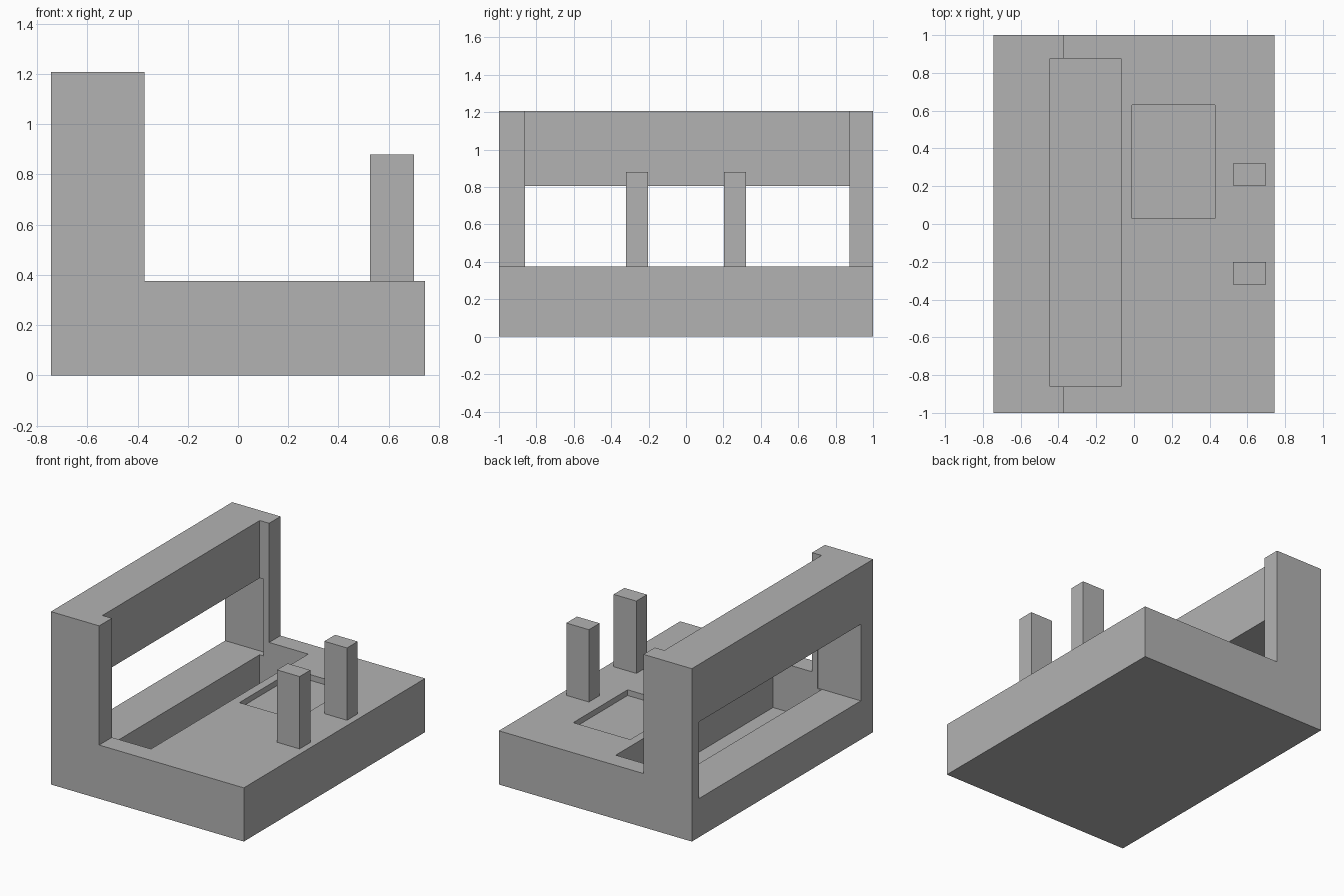
import bpy
import bmesh

if "Cube" in bpy.data.objects:
    bpy.data.objects.remove(bpy.data.objects["Cube"], do_unlink=True)

# Single grey finish
grey = bpy.data.materials.new("plain grey")
grey.use_nodes = True
colour = (0.45, 0.45, 0.45, 1)
grey.diffuse_color = colour
grey.node_tree.nodes["Principled BSDF"].inputs["Base Color"].default_value = colour


def make_object(name, bm):
    bmesh.ops.recalc_face_normals(bm, faces=bm.faces)
    mesh = bpy.data.meshes.new(name)
    bm.to_mesh(mesh)
    bm.free()
    mesh.materials.append(grey)
    obj = bpy.data.objects.new(name, mesh)
    bpy.context.collection.objects.link(obj)
    return obj


def extrude_profile(name, points, y0, y1):
    """Extrude an outline in the x-z plane along y."""
    bm = bmesh.new()
    face = bm.faces.new([bm.verts.new((x, y0, z)) for x, z in points])
    grown = bmesh.ops.extrude_face_region(bm, geom=[face])["geom"]
    verts = [g for g in grown if isinstance(g, bmesh.types.BMVert)]
    bmesh.ops.translate(bm, verts=verts, vec=(0, y1 - y0, 0))
    return make_object(name, bm)


def box(name, x, y, z):
    return extrude_profile(
        name, [(x[0], z[0]), (x[1], z[0]), (x[1], z[1]), (x[0], z[1])], *y)


def cut(target, name, x, y, z):
    cutter = box(name, x, y, z)
    cutter.hide_render = True
    cutter.hide_viewport = True
    mod = target.modifiers.new(name, "BOOLEAN")
    mod.operation = "DIFFERENCE"
    mod.solver = "EXACT"
    mod.object = cutter
    return cutter


# Base slab and upright wall as one L-shaped body
HALF, TOP, WALL = 0.745, 0.375, 1.207
body = extrude_profile("base_and_wall", [
    (-HALF, 0), (HALF, 0), (HALF, TOP),
    (-0.372, TOP), (-0.372, WALL), (-HALF, WALL)], -1, 1)

# Deep slot with wall recess, window through the wall, shallow pocket
cutters = [
    cut(body, "slot_cutter", (-0.445, -0.07), (-0.86, 0.875), (0.045, 1.4)),
    cut(body, "window_cutter", (-0.9, -0.415), (-0.865, 0.922), (0.27, 0.805)),
    cut(body, "pocket_cutter", (-0.01, 0.43), (0.03, 0.63), (0.335, 0.6)),
]

# Bake the cuts and drop the cutters
bpy.context.view_layer.update()
graph = bpy.context.evaluated_depsgraph_get()
carved = bpy.data.meshes.new_from_object(body.evaluated_get(graph))
body.modifiers.clear()
body.data = carved
for cutter in cutters:
    bpy.data.objects.remove(cutter, do_unlink=True)

# Two upright pins near the open edge
for side, y0 in (("left", 0.203), ("right", -0.32)):
    box(side + "_pin", (0.525, 0.7), (y0, y0 + 0.118), (TOP, 0.88))
